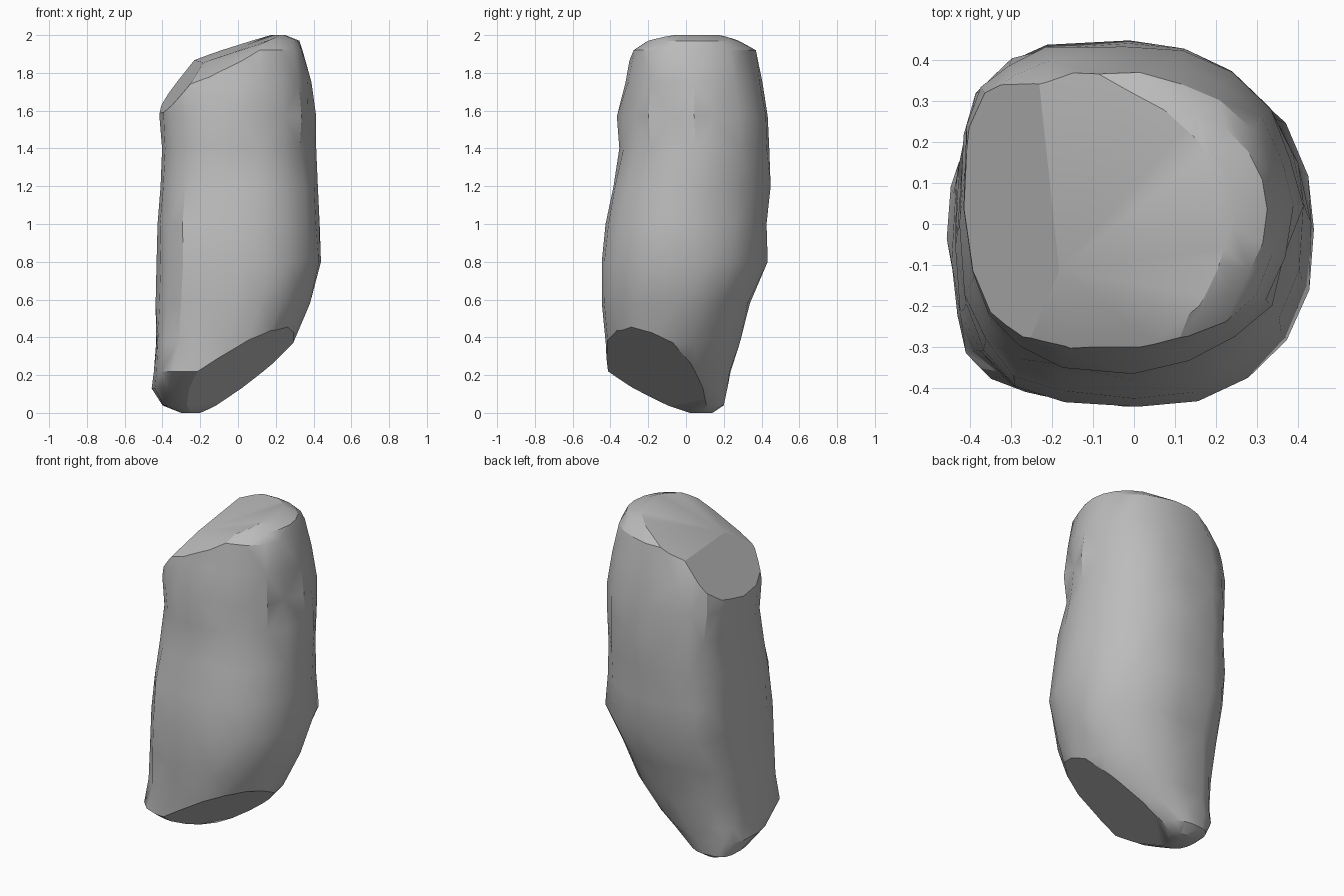
import bpy, bmesh, math, random
from mathutils import Vector, noise

if "Cube" in bpy.data.objects:
    bpy.data.objects.remove(bpy.data.objects["Cube"], do_unlink=True)
random.seed(4)

# Grey stone material
stone = bpy.data.materials.new("grey stone")
stone.use_nodes = True
colour = (0.5, 0.5, 0.5, 1)
stone.diffuse_color = colour
stone.node_tree.nodes["Principled BSDF"].inputs["Base Color"].default_value = colour

# Horizontal sections: height, x min, x max, y min, y max
SECTIONS = [
    (0, -.3, -.2, .02, .14),
    (.04, -.4, -.1, -.1, .2),
    (.13, -.455, .06, -.28, .215),
    (.22, -.45, .17, -.42, .24),
    (.37, -.44, .29, -.43, .29),
    (.58, -.435, .385, -.44, .34),
    (.8, -.435, .45, -.455, .425),
    (1, -.435, .43, -.43, .435),
    (1.2, -.42, .425, -.39, .44),
    (1.4, -.405, .41, -.35, .45),
    (1.57, -.42, .41, -.355, .44),
    (1.75, -.4, .385, -.325, .41),
    (1.92, -.3, .35, -.3, .37),
    (1.97, -.15, .325, -.21, .28),
    (2, -.05, .25, -.12, .2),
]
# Corner squareness, counter-clockwise from the back left corner
SQUARENESS = [1.95, 3.4, 2.6, 2.15]
SEGMENTS = 20
# Chipped hollows: centre, radius, depth
HOLLOWS = [
    (Vector((.4, -.1, 1.5)), .16, .03),
    (Vector((.34, -.2, .5)), .16, .03),
]


def section_point(section, angle):
    z, x0, x1, y0, y1 = section
    cx, cy = (x0 + x1) / 2, (y0 + y1) / 2
    power = 2 / SQUARENESS[int(angle / (math.pi / 2)) % 4]
    c, s = math.cos(angle), math.sin(angle)
    x = cx + (x1 - x0) / 2 * math.copysign(abs(c) ** power, c)
    y = cy + (y1 - y0) / 2 * math.copysign(abs(s) ** power, s)
    return Vector((x, y, z))


def slice_off(bm, point, normal):
    """Remove everything beyond a plane and close the cut with a flat face."""
    geom = bm.verts[:] + bm.edges[:] + bm.faces[:]
    bmesh.ops.bisect_plane(bm, geom=geom, plane_co=point, plane_no=normal,
                           dist=.0001, clear_outer=True)
    rim = [e for e in bm.edges if e.is_boundary]
    bmesh.ops.holes_fill(bm, edges=rim, sides=0)


# Boulder body lofted through the sections, with alternating diagonals
bm = bmesh.new()
rings = []
for section in SECTIONS:
    rings.append([bm.verts.new(section_point(section, (k + .01) * math.tau / SEGMENTS))
                  for k in range(SEGMENTS)])
for i, (low, high) in enumerate(zip(rings, rings[1:])):
    for k in range(SEGMENTS):
        n = (k + 1) % SEGMENTS
        if (i + k) % 2 == 0:
            bm.faces.new((low[k], low[n], high[k]))
            bm.faces.new((low[n], high[n], high[k]))
        else:
            bm.faces.new((low[k], low[n], high[n]))
            bm.faces.new((low[k], high[n], high[k]))
bm.faces.new(rings[0][::-1])
bm.faces.new(rings[-1])

# Uneven weathered surface with hollows
bm.normal_update()
for v in bm.verts:
    if .1 < v.co.z < 1.95:
        bump = noise.noise(v.co * 4) * .012 + random.uniform(-.008, .007)
        for centre, radius, depth in HOLLOWS:
            bump -= depth * max(0, 1 - (v.co - centre).length / radius)
        v.co += Vector((v.normal.x, v.normal.y, 0)) * bump

# Broken faces: sloping top, its steeper side and front, and the undercut front
slice_off(bm, Vector((-.2, .05, 1.86)), Vector((-.33, -.06, .94)))
slice_off(bm, Vector((-.2, .05, 1.86)), Vector((-.78, -.1, .62)))
slice_off(bm, Vector((-.13, -.28, 1.8)), Vector((-.4, -.4, .82)))
slice_off(bm, Vector((-.03, -.43, .34)), Vector((.083, -.0625, -.1355)))
bmesh.ops.remove_doubles(bm, verts=bm.verts[:], dist=.008)
bmesh.ops.triangulate(bm, faces=[f for f in bm.faces if len(f.verts) > 4])
bmesh.ops.recalc_face_normals(bm, faces=bm.faces[:])

mesh = bpy.data.meshes.new("boulder")
bm.to_mesh(mesh)
bm.free()
mesh.materials.append(stone)
boulder = bpy.data.objects.new("boulder", mesh)
bpy.context.collection.objects.link(boulder)
bpy.context.view_layer.objects.active = boulder
boulder.select_set(True)
bpy.ops.object.shade_smooth_by_angle(angle=math.radians(30))
